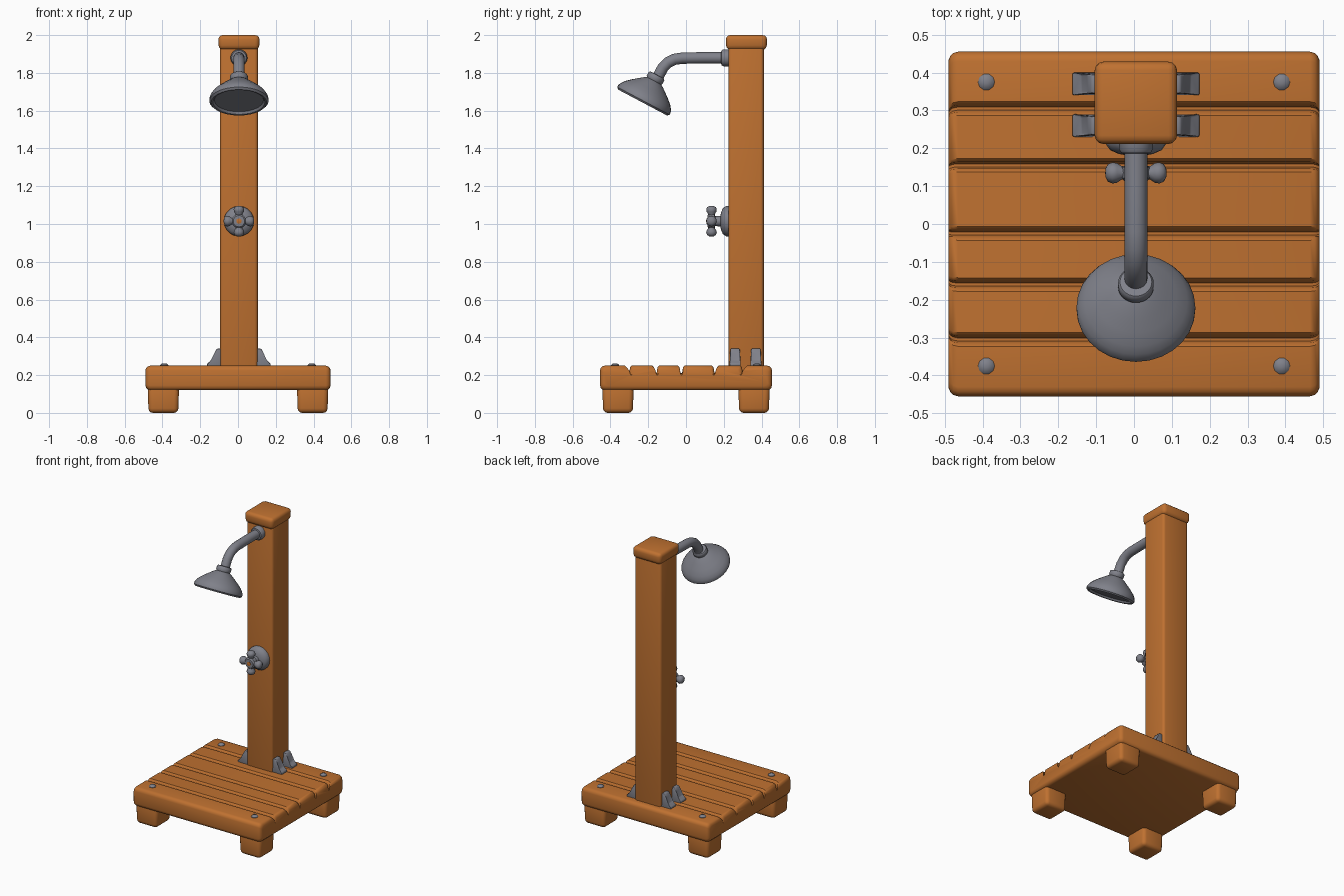
import bpy, bmesh, math
from mathutils import Vector, Matrix

if "Cube" in bpy.data.objects:
    bpy.data.objects.remove(bpy.data.objects["Cube"])


def material(name, rgb):
    m = bpy.data.materials.new(name)
    m.diffuse_color = (*rgb, 1)
    m.use_nodes = True
    m.node_tree.nodes["Principled BSDF"].inputs["Base Color"].default_value = m.diffuse_color
    return m


WOOD = material("orange wood", (0.52, 0.165, 0.03))
METAL = material("grey metal", (0.215, 0.22, 0.255))


def finish(name, bm, mat, angle=40):
    bmesh.ops.recalc_face_normals(bm, faces=bm.faces[:])
    me = bpy.data.meshes.new(name)
    bm.to_mesh(me)
    bm.free()
    me.materials.append(mat)
    ob = bpy.data.objects.new(name, me)
    bpy.context.collection.objects.link(ob)
    bpy.ops.object.select_all(action='DESELECT')
    ob.select_set(True)
    bpy.context.view_layer.objects.active = ob
    bpy.ops.object.shade_smooth_by_angle(angle=math.radians(angle))
    return ob


def box(name, lo, hi, mat, bevel, taper=1.0):
    """Rounded box between two corners; taper scales its lower face."""
    bm = bmesh.new()
    bmesh.ops.create_cube(bm, size=1)
    lo, hi = Vector(lo), Vector(hi)
    c, s = (lo + hi) / 2, hi - lo
    for v in bm.verts:
        k = taper if v.co.z < 0 else 1
        v.co = c + Vector((v.co.x * s.x * k, v.co.y * s.y * k, v.co.z * s.z))
    bmesh.ops.bevel(bm, geom=bm.edges[:], offset=bevel, segments=3,
                    profile=0.5, affect='EDGES', clamp_overlap=True)
    return finish(name, bm, mat)


def loft(bm, rings):
    """Skin equal-length closed rings and cap both ends."""
    rows = [[bm.verts.new(p) for p in r] for r in rings]
    n = len(rows[0])
    for a, b in zip(rows, rows[1:]):
        for i in range(n):
            j = (i + 1) % n
            bm.faces.new((a[i], a[j], b[j], b[i]))
    bm.faces.new(rows[0])
    bm.faces.new(rows[-1])


def lathe(name, profile, origin, axis, mat, sides=24):
    """Turn (radius, height) points around an axis."""
    turn = Vector(axis).to_track_quat('Z', 'Y').to_matrix()
    rings = [[Vector(origin) + turn @ Vector((r * math.cos(t), r * math.sin(t), h))
              for t in (2 * math.pi * i / sides for i in range(sides))]
             for r, h in profile]
    bm = bmesh.new()
    loft(bm, rings)
    return finish(name, bm, mat)


# Slatted platform: grooved cross-section lofted along x with rounded ends
B, T, Y, R = 0.12, 0.25, 0.455, 0.025
prof = []
for cy, cz, start in ((-Y + R, B + R, 180), (Y - R, B + R, 270), (Y - R, T - R, 0)):
    for i in range(4):
        t = math.radians(start + 30 * i)
        prof.append((cy + R * math.cos(t), cz + R * math.sin(t)))
for g in (0.305, 0.155, -0.025, -0.16, -0.305):
    prof += [(g + 0.018, T), (g + 0.009, T - 0.009), (g + 0.004, T - 0.04),
             (g - 0.004, T - 0.04), (g - 0.009, T - 0.009), (g - 0.018, T)]
for i in range(4):
    t = math.radians(90 + 30 * i)
    prof.append((-Y + R + R * math.cos(t), T - R + R * math.sin(t)))
stations = [(0.49, 0.022), (0.485, 0.011), (0.478, 0.004), (0.465, 0.0)]
rings = []
for x, inset in [(-x, i) for x, i in stations] + stations[::-1]:
    k, kz = (Y - inset) / Y, (T - B - 2 * inset) / (T - B)
    rings.append([(x, y * k, (B + T) / 2 + (z - (B + T) / 2) * kz) for y, z in prof])
bm = bmesh.new()
loft(bm, rings)
finish("platform", bm, WOOD)

# Feet and deck bolts at the four corners
for sx in (-1, 1):
    for sy in (-1, 1):
        x, y = sx * 0.395, sy * 0.36
        box("foot", (x - 0.083, y - 0.083, 0), (x + 0.083, y + 0.083, 0.15), WOOD, 0.024, 0.95)
        lathe("deck_bolt", [(0.022, 0), (0.022, 0.006), (0.015, 0.013), (0.004, 0.015)],
              (sx * 0.39, sy * 0.375, 0.247), (0, 0, 1), METAL, 10)

# Post and its cap
CX = 0.005
box("post", (CX - 0.1, 0.225, 0.2), (CX + 0.1, 0.412, 1.96), WOOD, 0.017)
box("post_cap", (CX - 0.11, 0.21, 1.922), (CX + 0.11, 0.43, 2.0), WOOD, 0.024, 0.97)

# Flared brackets on both sides of the post
bracket = [(0.095, 0.24), (0.168, 0.24), (0.168, 0.262), (0.143, 0.278),
           (0.128, 0.32), (0.118, 0.34), (0.095, 0.34)]
for s in (-1, 1):
    for y in (0.26, 0.37):
        bm = bmesh.new()
        loft(bm, [[(CX + s * d, y + w * (0.03 if z < 0.27 else 0.025), z) for d, z in bracket]
                  for w in (-1, 1)])
        bmesh.ops.bevel(bm, geom=bm.edges[:], offset=0.005, segments=2, profile=0.5,
                        affect='EDGES', clamp_overlap=True)
        finish("bracket", bm, METAL)

# Bent pipe with a wall flange
path = [(0.23, 1.88), (0.1, 1.88), (-0.02, 1.878), (-0.06, 1.872), (-0.095, 1.855),
        (-0.122, 1.828), (-0.14, 1.795), (-0.165, 1.745)]
rings = []
for i, (y, z) in enumerate(path):
    a, b = path[max(i - 1, 0)], path[min(i + 1, len(path) - 1)]
    d = Vector((0, b[0] - a[0], b[1] - a[1])).normalized()
    up = Vector((1, 0, 0)).cross(d)
    rings.append([Vector((CX, y, z)) + 0.03 * (math.cos(t) * Vector((1, 0, 0)) + math.sin(t) * up)
                  for t in (math.tau * k / 16 for k in range(16))])
bm = bmesh.new()
loft(bm, rings)
finish("pipe", bm, METAL, 60)
lathe("pipe_flange", [(0.045, 0), (0.045, 0.03), (0.039, 0.04), (0.03, 0.042)],
      (CX, 0.228, 1.88), (0, -1, 0), METAL, 16)

# Tilted bell-shaped head with a recessed face
lathe("shower_head",
      [(0.003, 0.014), (0.13, 0.014), (0.138, 0.002), (0.147, 0.0), (0.157, 0.01),
       (0.157, 0.022), (0.15, 0.038), (0.136, 0.057), (0.108, 0.082), (0.08, 0.104),
       (0.058, 0.121), (0.043, 0.13), (0.047, 0.136), (0.047, 0.158), (0.042, 0.164),
       (0.025, 0.166)],
      (CX, -0.23, 1.643), (0, 0.468, 0.884), METAL, 28)

# Valve: domed backplate, stem, hub and four-lobed handle
VZ = 1.015
lathe("valve_backplate",
      [(0.08, 0), (0.08, 0.018), (0.068, 0.035), (0.045, 0.045), (0.028, 0.048),
       (0.026, 0.075), (0.038, 0.08), (0.038, 0.108), (0.03, 0.117), (0.003, 0.118)],
      (CX, 0.23, VZ), (0, -1, 0), METAL, 20)
for d in ((1, 0, 0), (-1, 0, 0), (0, 0, 1), (0, 0, -1)):
    lathe("handle_lobe",
          [(0.016, 0.015), (0.018, 0.038), (0.026, 0.05), (0.028, 0.062),
           (0.023, 0.074), (0.012, 0.08), (0.002, 0.081)],
          (CX, 0.135, VZ), d, METAL, 12)
lathe("handle_button", [(0.014, 0), (0.014, 0.004), (0.004, 0.006)],
      (CX, 0.113, VZ), (0, -1, 0), WOOD, 12)
